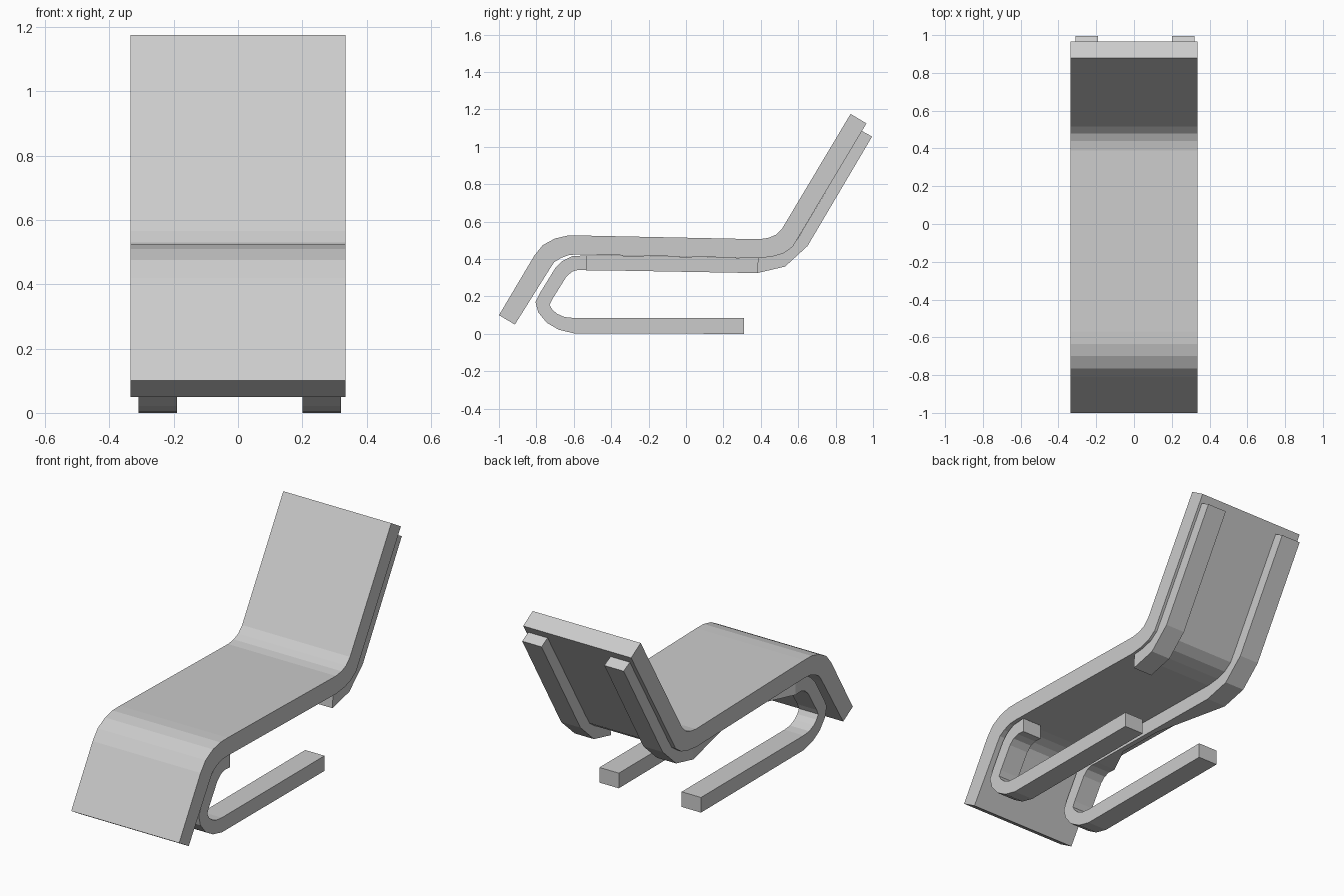
import bpy, bmesh


def loft(name, sections):
    """Skin rectangular sections (y1, z1, y2, z2, x0, x1) into one closed bar."""
    bm = bmesh.new()
    rings = []
    for y1, z1, y2, z2, x0, x1 in sections:
        rings.append([bm.verts.new(p) for p in
                      ((x0, y1, z1), (x1, y1, z1), (x1, y2, z2), (x0, y2, z2))])
    for a, b in zip(rings, rings[1:]):
        for i in range(4):
            j = (i + 1) % 4
            bm.faces.new((a[i], a[j], b[j], b[i]))
    bm.faces.new(rings[0])
    bm.faces.new(rings[-1])
    bmesh.ops.recalc_face_normals(bm, faces=bm.faces)
    mesh = bpy.data.meshes.new(name)
    bm.to_mesh(mesh)
    bm.free()
    obj = bpy.data.objects.new(name, mesh)
    bpy.context.collection.objects.link(obj)
    return obj


def band(pairs, x0, x1):
    return [(*p, x0, x1) for p in pairs]


# Upper and lower edge of the folded lounge cushion, foot to head
cushion = [
    (-1.0, .10, -.915, .05), (-.81, .42, -.73, .345), (-.765, .475, -.705, .383),
    (-.70, .51, -.67, .405), (-.635, .525, -.625, .422), (-.57, .526, -.57, .425),
    (.39, .506, .385, .405), (.44, .513, .46, .413), (.48, .53, .52, .43),
    (.515, .565, .57, .465), (.88, 1.176, .965, 1.125),
]
loft("cushion", band(cushion, -.335, .335))

# Back support: outer and inner edge, head to seat
back = [
    (.995, 1.055, .94, 1.085), (.65, .47, .595, .505),
    (.53, .36, .48, .42), (.38, .325, .385, .405),
]
# Curved floor support: outer and inner edge, seat to floor end
hook = [
    (-.53, .42, -.53, .34), (-.61, .415, -.575, .343), (-.66, .39, -.61, .332),
    (-.70, .35, -.64, .305), (-.78, .22, -.715, .185), (-.805, .17, -.73, .155),
    (-.79, .115, -.715, .13), (-.745, .06, -.69, .108), (-.68, .022, -.65, .09),
    (-.60, .003, -.60, .085), (.31, 0, .31, .085),
]
for side, x0, x1 in (("right", .20, .32), ("left", -.31, -.19)):
    loft(side + "_back_rail", band(back, x0, x1))
    loft(side + "_floor_runner", band(hook, x0, x1))

# The left rail carries on under the seat, pinched to a thin web
loft("left_seat_rail", [
    (.38, .325, .385, .405, -.31, -.19),
    (-.07, .333, -.07, .413, -.22, -.19),
    (-.35, .338, -.35, .418, -.22, -.19),
    (-.53, .34, -.53, .42, -.31, -.19),
])
